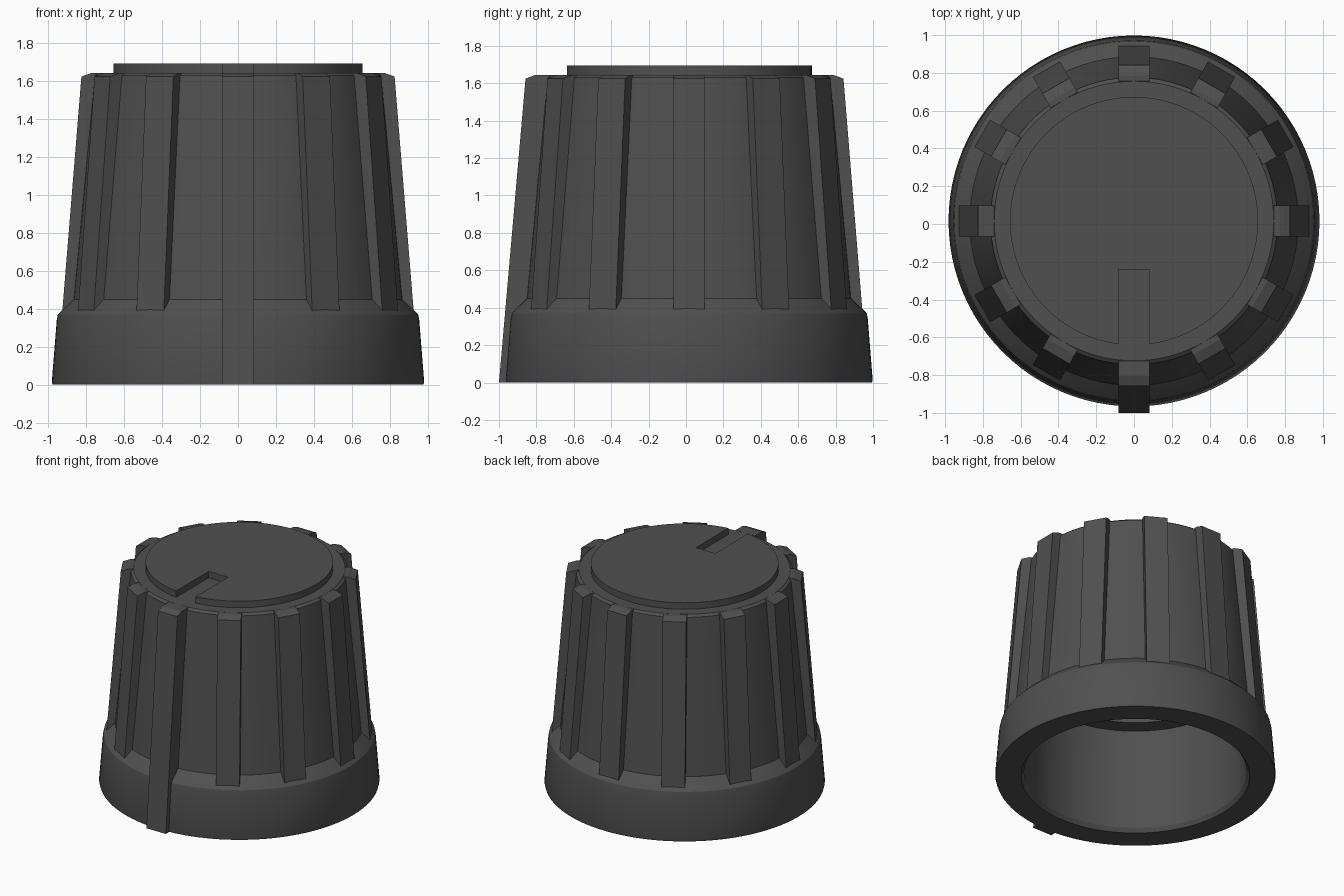
import bpy, bmesh, math
from mathutils import Matrix, Vector

cube = bpy.data.objects.get("Cube")
if cube:
    bpy.data.objects.remove(cube, do_unlink=True)

CENTRE_Y = 0.016
HALF_W = 0.083      # half width of ribs and pointer slot
RIBS = 12
TOP = 1.645

plastic = bpy.data.materials.new("charcoal plastic")
plastic.use_nodes = True
colour = (0.08, 0.08, 0.08, 1)
plastic.diffuse_color = colour
plastic.node_tree.nodes["Principled BSDF"].inputs["Base Color"].default_value = colour


def finish(bm, name, smooth=False):
    bmesh.ops.recalc_face_normals(bm, faces=bm.faces[:])
    mesh = bpy.data.meshes.new(name)
    bm.to_mesh(mesh)
    bm.free()
    mesh.materials.append(plastic)
    obj = bpy.data.objects.new(name, mesh)
    obj.location.y = CENTRE_Y
    bpy.context.collection.objects.link(obj)
    if smooth:
        bpy.ops.object.select_all(action="DESELECT")
        obj.select_set(True)
        bpy.context.view_layer.objects.active = obj
        bpy.ops.object.shade_smooth_by_angle(angle=math.radians(25))
    return obj


def revolve(name, profile, steps=96):
    bm = bmesh.new()
    verts = [bm.verts.new((r, 0, z)) for r, z in profile]
    edges = [bm.edges.new(pair) for pair in zip(verts, verts[1:])]
    bmesh.ops.spin(bm, geom=verts + edges, cent=(0, 0, 0), axis=(0, 0, 1),
                   angle=2 * math.pi, steps=steps)
    bmesh.ops.remove_doubles(bm, verts=bm.verts[:], dist=0.0005)
    return finish(bm, name, smooth=True)


def extrude(name, points, offset, turn=0):
    bm = bmesh.new()
    face = bm.faces.new([bm.verts.new(p) for p in points])
    grown = bmesh.ops.extrude_face_region(bm, geom=[face], use_keep_orig=True)
    moved = [v for v in grown["geom"] if isinstance(v, bmesh.types.BMVert)]
    bmesh.ops.translate(bm, verts=moved, vec=Vector(offset))
    bmesh.ops.rotate(bm, verts=bm.verts[:], matrix=Matrix.Rotation(turn, 3, "Z"))
    return finish(bm, name)


def rib(name, profile, turn):
    # radial profile, given width across the front and turned into place
    points = [(-HALF_W, -r, z) for r, z in profile]
    return extrude(name, points, (2 * HALF_W, 0, 0), turn)


# Hollow body: top, tapered wall, flared skirt, then the stepped cavity
revolve("knob_body", [
    (0, TOP), (0.74, TOP), (0.76, 1.63), (0.87, 0.45),
    (0.937, 0.385), (0.95, 0.37), (0.956, 0.34), (0.982, 0.015), (0.978, 0),
    (0.80, 0), (0.78, 0.03), (0.76, 0.8), (0.64, 0.8), (0.62, 1.5), (0, 1.5)])

# Grip ribs around the wall
for i in range(1, RIBS):
    rib(f"grip_rib_{i}", [(0.82, 0.36), (0.929, 0.36), (0.826, 1.625),
                          (0.77, TOP), (0.74, TOP), (0.70, 1.6)],
        i * 2 * math.pi / RIBS)

# Longer pointer rib down the front
rib("pointer_rib", [(0.90, 0), (1.016, 0), (0.874, 1.625),
                    (0.82, TOP), (0.74, TOP), (0.70, 1.6)], 0)

# Raised cap with a pointer slot open to the front
CAP_R = 0.657
gap = math.asin(HALF_W / CAP_R)
STEPS = 92
outline = []
for i in range(STEPS + 1):
    a = -math.pi / 2 + gap + (2 * math.pi - 2 * gap) * i / STEPS
    outline.append((CAP_R * math.cos(a), CAP_R * math.sin(a), TOP))
outline += [(-HALF_W, -0.256, TOP), (HALF_W, -0.256, TOP)]
cap = extrude("top_cap", outline, (0, 0, 0.05))
bpy.ops.object.select_all(action="DESELECT")
cap.select_set(True)
bpy.context.view_layer.objects.active = cap
bpy.ops.object.shade_smooth_by_angle(angle=math.radians(25))
